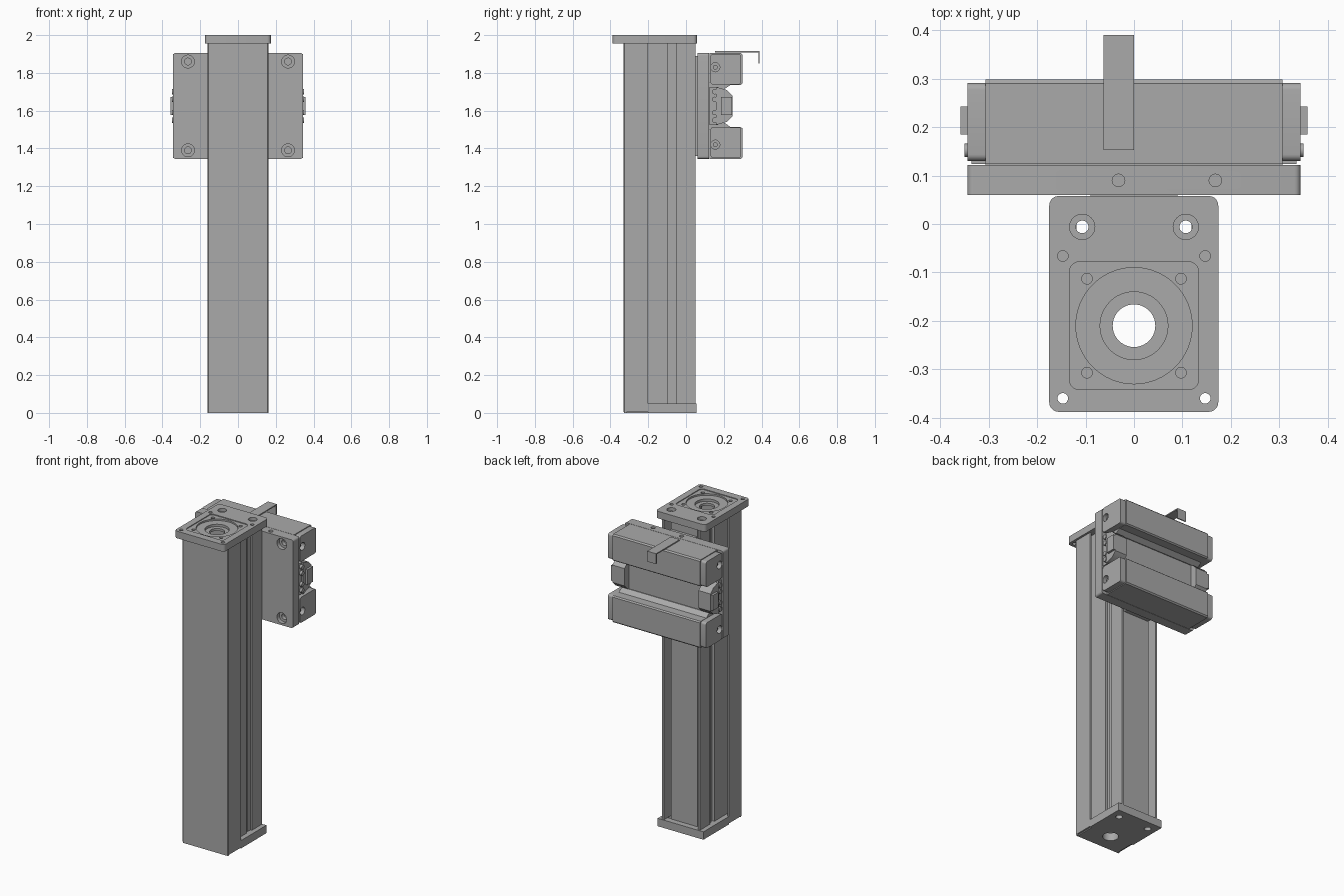
import bpy, bmesh, math
from mathutils import Matrix, Vector

cube = bpy.data.objects.get("Cube")
if cube:
    bpy.data.objects.remove(cube, do_unlink=True)

metal = bpy.data.materials.new("satin_grey")
metal.use_nodes = True
metal.diffuse_color = (0.4, 0.4, 0.4, 1)
metal.node_tree.nodes["Principled BSDF"].inputs["Base Color"].default_value = (0.4, 0.4, 0.4, 1)

# Each axis maps profile (u, v) and extrusion w to world space
PLACE = {
    "x": lambda u, v, w: (w, u, v),
    "y": lambda u, v, w: (u, w, v),
    "z": lambda u, v, w: (u, v, w),
}


def prism(name, axis, points, lo, hi):
    """Extrude a closed profile along an axis."""
    bm = bmesh.new()
    base = [bm.verts.new(PLACE[axis](u, v, lo)) for u, v in points]
    face = bm.faces.new(base)
    top = bmesh.ops.extrude_face_region(bm, geom=[face])["geom"]
    move = Vector(PLACE[axis](0, 0, hi - lo))
    bmesh.ops.translate(bm, vec=move, verts=[g for g in top if isinstance(g, bmesh.types.BMVert)])
    bmesh.ops.recalc_face_normals(bm, faces=bm.faces)
    mesh = bpy.data.meshes.new(name)
    bm.to_mesh(mesh)
    bm.free()
    obj = bpy.data.objects.new(name, mesh)
    bpy.context.collection.objects.link(obj)
    mesh.materials.append(metal)
    return obj


def rounded(u0, u1, v0, v1, r=0.0, steps=5):
    """Rectangle profile with rounded corners."""
    if r == 0:
        return [(u0, v0), (u1, v0), (u1, v1), (u0, v1)]
    corners = [(u1 - r, v1 - r), (u0 + r, v1 - r), (u0 + r, v0 + r), (u1 - r, v0 + r)]
    return [(cu + r * math.cos(a), cv + r * math.sin(a))
            for k, (cu, cv) in enumerate(corners)
            for a in [math.pi / 2 * (k + i / steps) for i in range(steps + 1)]]


def circle(u, v, r, n=32):
    return [(u + r * math.cos(2 * math.pi * i / n), v + r * math.sin(2 * math.pi * i / n)) for i in range(n)]


def box(name, x0, x1, y0, y1, z0, z1, r=0.0):
    return prism(name, "x", rounded(y0, y1, z0, z1, r), x0, x1)


def cut(obj, axis, points, lo, hi):
    """Subtract a prism and bake the result."""
    tool = prism("cutter", axis, points, lo, hi)
    tool.hide_render = True
    mod = obj.modifiers.new("cut", "BOOLEAN")
    mod.operation = "DIFFERENCE"
    mod.solver = "EXACT"
    mod.object = tool
    bpy.context.view_layer.update()
    graph = bpy.context.evaluated_depsgraph_get()
    mesh = bpy.data.meshes.new_from_object(obj.evaluated_get(graph))
    obj.modifiers.clear()
    obj.data = mesh
    bpy.data.objects.remove(tool, do_unlink=True)


def mirrored(points):
    """Complete a half profile given from front to back on the +u side."""
    return points + [(-u, v) for u, v in reversed(points)]


BORE_Y = -0.21

# Grooved rail body
rail = mirrored([
    (0.1, -0.15), (0.1, -0.3), (0.13, -0.3), (0.13, -0.098), (0.115, -0.098), (0.115, -0.077),
    (0.122, -0.077), (0.122, -0.05), (0.132, -0.05), (0.132, 0.05), (0.119, 0.05), (0.119, -0.025),
    (0.094, -0.025), (0.094, 0.018)])
prism("rail_body", "z", rail, 0.05, 1.955)

# Folded front cover
cover = mirrored([(0.145, -0.2), (0.161, -0.2), (0.161, -0.327), (0.158, -0.33)])
cover = [(0.161, -0.2), (0.161, -0.325), (0.156, -0.33), (-0.156, -0.33), (-0.161, -0.325), (-0.161, -0.2),
         (-0.15, -0.2), (-0.15, -0.318), (0.15, -0.318), (0.15, -0.2)]
prism("front_cover", "z", cover, 0.006, 1.955)

# Bottom end plate with bore and bolt holes
foot = prism("bottom_plate", "z", rounded(-0.149, 0.149, -0.317, -0.19), 0, 0.05)
foot.data = prism("foot_shape", "z", [
    (-0.149, -0.317), (0.149, -0.317), (0.149, -0.2), (0.161, -0.2), (0.161, 0.055),
    (-0.161, 0.055), (-0.161, -0.2), (-0.149, -0.2)], 0, 0.05).data
bpy.data.objects.remove(bpy.data.objects["foot_shape"], do_unlink=True)
cut(foot, "z", circle(0, BORE_Y, 0.046), -0.1, 0.1)
for s in (-1, 1):
    cut(foot, "z", circle(s * 0.107, -0.006, 0.02), -0.1, 0.1)
prism("bottom_lip", "z", rounded(-0.158, 0.158, -0.328, -0.316), 0, 0.007)

# Motor flange on top
flange = prism("top_flange", "z", rounded(-0.175, 0.174, -0.388, 0.058, 0.02), 1.955, 2.0)
cut(flange, "z", rounded(-0.133, 0.133, -0.342, -0.078, 0.02), 1.995, 2.1)
cut(flange, "z", circle(0, BORE_Y, 0.12, 64), 1.985, 2.1)
cut(flange, "z", circle(0, BORE_Y, 0.07, 48), 1.97, 2.1)
cut(flange, "z", circle(0, BORE_Y, 0.044, 40), 1.9, 2.1)
for s in (-1, 1):
    cut(flange, "z", circle(s * 0.107, -0.006, 0.026), 1.98, 2.1)
    cut(flange, "z", circle(s * 0.107, -0.006, 0.013), 1.9, 2.1)
    cut(flange, "z", circle(s * 0.147, -0.36, 0.011, 20), 1.9, 2.1)
    cut(flange, "z", circle(s * 0.147, -0.066, 0.011, 20), 1.975, 2.1)
    for y in (-0.113, -0.307):
        cut(flange, "z", circle(s * 0.097, y, 0.011, 20), 1.975, 2.1)

# Carriage riding on the rail, with its mounting plate
MID = 1.625
box("slide_block", -0.09, 0.09, 0.019, 0.062, 1.36, 1.89)
plate = prism("carriage_plate", "y", rounded(-0.344, 0.344, 1.345, 1.905, 0.013), 0.06, 0.122)
for x in (-0.265, 0.265):
    for z in (MID - 0.235, MID + 0.235):
        cut(plate, "y", circle(x, z, 0.034), 0.0, 0.085)
        cut(plate, "y", circle(x, z, 0.018), 0.0, 0.11)
for x in (-0.032, 0.168):
    cut(plate, "z", circle(x, 0.09, 0.013, 20), 1.87, 2.0)
box("centre_bed", -0.307, 0.307, 0.12, 0.2, 1.5, 1.75)

# Upper and lower blocks with rounded end caps
for name, s in (("upper", 1), ("lower", -1)):
    body = [(0.124, 0.09), (0.124, 0.28), (0.29, 0.28), (0.298, 0.272), (0.298, 0.118),
            (0.29, 0.111), (0.235, 0.111), (0.205, 0.09)]
    prism(name + "_block", "x", [(y, MID + s * z) for y, z in body], -0.307, 0.307)
    z0, z1 = sorted((MID + s * 0.113, MID + s * 0.275))
    for side, d in (("left", 1), ("right", -1)):
        x0, x1 = sorted((d * 0.305, d * 0.344))
        cap = box(name + "_cap_" + side, x0, x1, 0.13, 0.291, z0, z1, 0.014)
        a, b = sorted((d * 0.315, d * 0.4))
        cut(cap, "x", circle(0.155, MID + s * 0.205, 0.024), a, b)
        a, b = sorted((d * 0.315, d * 0.325))
        prism(name + "_cap_screw_" + side, "x", circle(0.155, MID + s * 0.205, 0.013, 16), a, b)

# End clips and small screws between the blocks
for side, d in (("left", 1), ("right", -1)):
    a, b = sorted((d * 0.26, d * 0.344))
    clip = [(0.16, -0.1), (0.215, -0.085), (0.245, -0.055), (0.245, 0.055), (0.215, 0.085), (0.16, 0.1)]
    prism("end_clip_" + side, "x", [(y, MID + z) for y, z in clip], a, b)
    a, b = sorted((d * 0.34, d * 0.358))
    box("clip_tab_" + side, a, b, 0.185, 0.243, MID - 0.048, MID + 0.048)
    a, b = sorted((d * 0.3, d * 0.335))
    box("end_strip_" + side, a, b, 0.124, 0.17, MID - 0.1, MID + 0.1)
    a, b = sorted((d * 0.33, d * 0.35))
    for z in (-0.075, -0.035, 0.035, 0.075):
        prism("strip_screw_" + side, "x", circle(0.152, MID + z, 0.014, 16), a, b)

# Bent sensor bracket
bracket = [(0.153, 1.909), (0.383, 1.909), (0.383, 1.85), (0.39, 1.85), (0.39, 1.916), (0.153, 1.916)]
prism("sensor_bracket", "x", bracket, -0.063, 0.0)

# Smooth the round walls, keep edges crisp
for obj in bpy.context.collection.objects:
    if obj.type == "MESH" and metal.name in obj.data.materials:
        obj.select_set(True)
        bpy.context.view_layer.objects.active = obj
bpy.ops.object.shade_smooth_by_angle(angle=math.radians(30))
bpy.ops.object.select_all(action="DESELECT")
